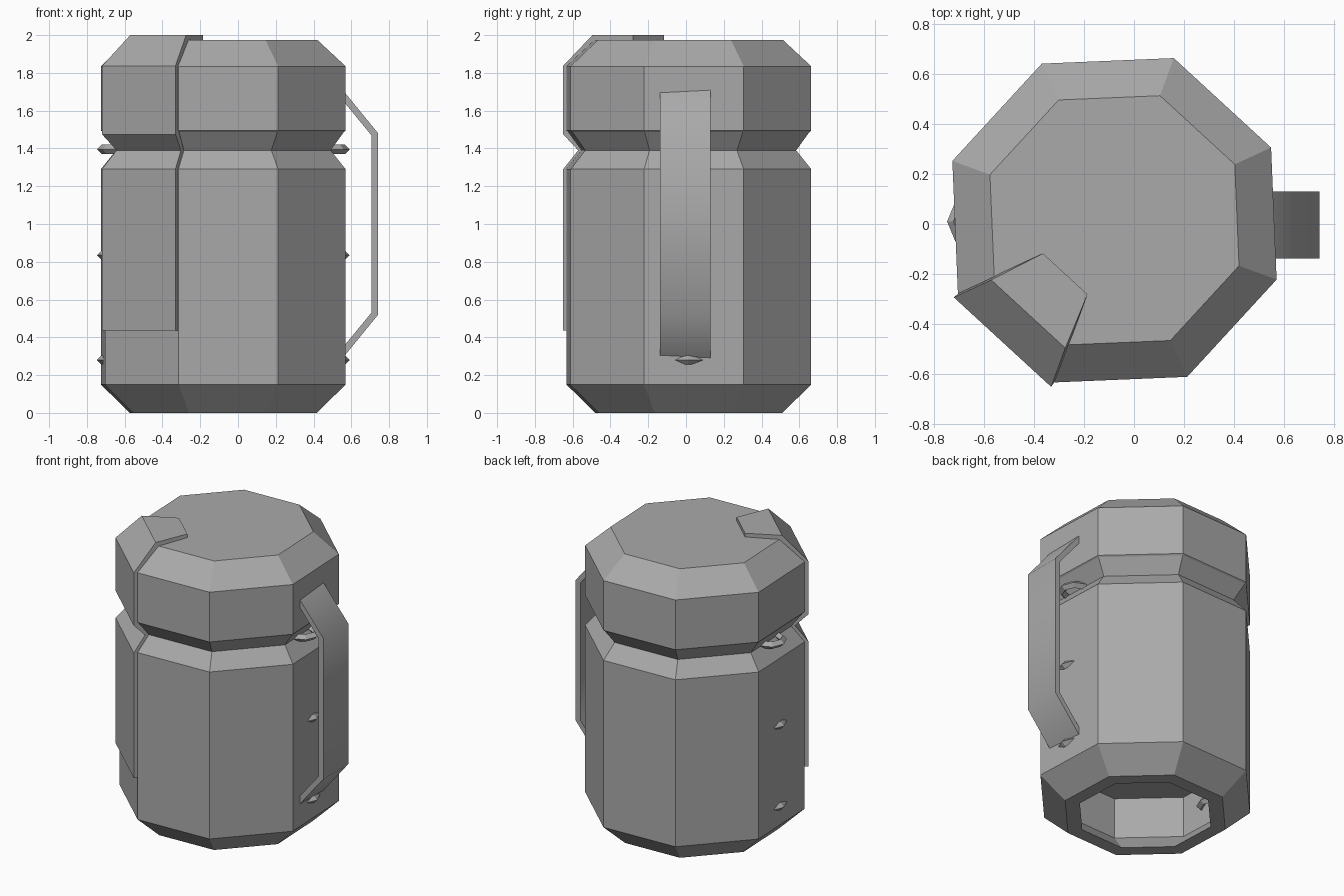
import bpy
import bmesh
from math import radians, cos, sin
from mathutils import Vector

cube = bpy.data.objects.get("Cube")
if cube:
    bpy.data.objects.remove(cube, do_unlink=True)

CX, CY = -0.078, 0.015          # axis of the canister
SIDES = 8
START = 24.9                    # angle of the first corner, degrees

grey = bpy.data.materials.new("plain_grey")
grey.use_nodes = True
grey.diffuse_color = (0.4, 0.4, 0.4, 1)
grey.node_tree.nodes["Principled BSDF"].inputs["Base Color"].default_value = (0.4, 0.4, 0.4, 1)


def corner(r, z, k, push=0.0):
    """Point on corner k of the octagon, pushed along the face normal."""
    a = radians(START + 360 / SIDES * k)
    return Vector((CX + r * cos(a), CY + r * sin(a), z))


def finish(name, bm):
    bmesh.ops.recalc_face_normals(bm, faces=bm.faces)
    mesh = bpy.data.meshes.new(name)
    bm.to_mesh(mesh)
    bm.free()
    mesh.materials.append(grey)
    obj = bpy.data.objects.new(name, mesh)
    bpy.context.collection.objects.link(obj)
    return obj


def bridge(bm, a, b):
    """Quads between two closed loops of vertices."""
    n = len(a)
    for i in range(n):
        j = (i + 1) % n
        bm.faces.new((a[i], a[j], b[j], b[i]))


def lathe(name, profile):
    bm = bmesh.new()
    rings = [[bm.verts.new(corner(r, z, k)) for k in range(SIDES)] for r, z in profile]
    for lower, upper in zip(rings, rings[1:]):
        bridge(bm, lower, upper)
    bm.faces.new(rings[0])
    bm.faces.new(rings[-1])
    return finish(name, bm)


def loft(name, loop_a, loop_b):
    """Solid between two matching end outlines."""
    bm = bmesh.new()
    a = [bm.verts.new(p) for p in loop_a]
    b = [bm.verts.new(p) for p in loop_b]
    bridge(bm, a, b)
    bm.faces.new(a)
    bm.faces.new(b)
    return finish(name, bm)


# Canister: hollow underside, chamfered base, pinched neck and chamfered lid
lathe("canister", [
    (0.56, 0.42), (0.56, 0.14), (0.43, 0), (0.527, 0), (0.69, 0.15),
    (0.69, 1.29), (0.605, 1.39), (0.68, 1.487), (0.69, 1.495),
    (0.69, 1.835), (0.53, 1.975)])

# Latch strap: follows one side of the canister and folds onto the lid
normal = Vector((cos(radians(START + 202.5)), sin(radians(START + 202.5)), 0))
outer = [(0.69, 0.435), (0.69, 1.29), (0.605, 1.39), (0.69, 1.475),
         (0.69, 1.837), (0.525, 2.0), (0.315, 2.0)]
inner = [(0.315, 1.97), (0.52, 1.97), (0.68, 1.83), (0.68, 1.49),
         (0.595, 1.39), (0.68, 1.285), (0.68, 0.435)]
ends = []
for k in (4, 5):
    shell = [corner(r, z, k) + normal * (0.024 if r > 0.4 else 0) for r, z in outer]
    ends.append(shell + [corner(r, z, k) for r, z in inner])
loft("latch_strap", *ends)

# Carry handle on the left side
path = [(0.55, 1.715), (0.742, 1.48), (0.742, 0.52), (0.55, 0.285),
        (0.55, 0.34), (0.706, 0.53), (0.706, 1.47), (0.55, 1.66)]
handle = loft("carry_handle", *[[Vector((x, y, z)) for x, z in path] for y in (-0.138, 0.13)])
for face in handle.data.polygons:
    face.use_smooth = True
handle.data.set_sharp_from_angle(angle=radians(45))

# Small loops set into both side walls
for side, label in ((1, "left"), (-1, "right")):
    for z, level in ((0.28, "lower"), (0.835, "middle"), (1.395, "upper")):
        bpy.ops.mesh.primitive_torus_add(
            location=(CX + side * 0.56, 0.01, z), major_segments=8, minor_segments=4,
            major_radius=0.084, minor_radius=0.025)
        loop = bpy.context.object
        loop.name = f"{label}_{level}_loop"
        loop.data.materials.append(grey)
        for face in loop.data.polygons:
            face.use_smooth = False
